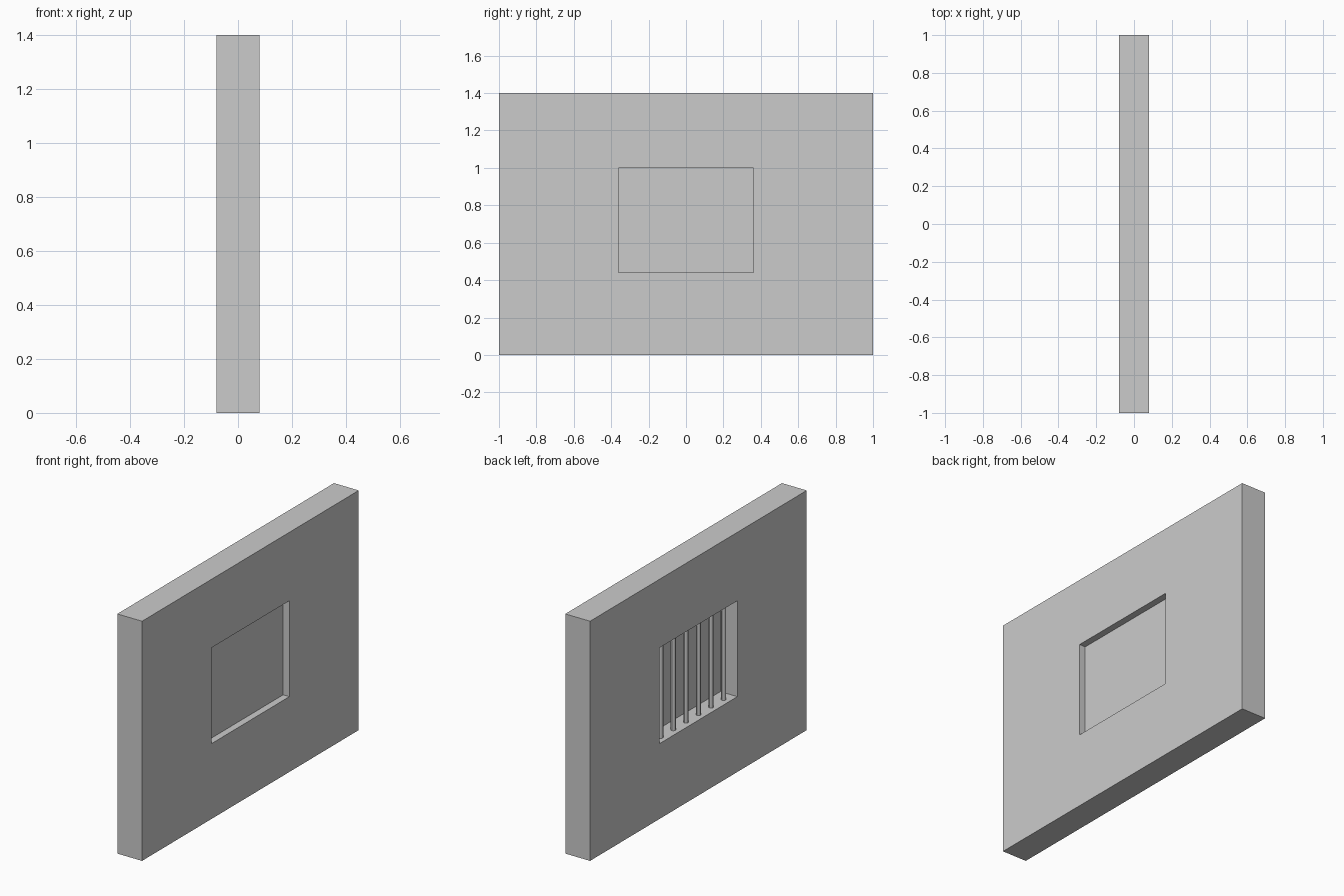
import bpy

if "Cube" in bpy.data.objects:
    bpy.data.objects.remove(bpy.data.objects["Cube"])

W, H, T = 2.0, 1.4, 0.16          # wall width, height, thickness
OW, Z0, Z1 = 0.72, 0.44, 1.0      # window opening
ZC, OH = (Z0 + Z1) / 2, Z1 - Z0


def box(name, loc, size):
    bpy.ops.mesh.primitive_cube_add(size=1, location=loc)
    ob = bpy.context.object
    ob.name = name
    ob.scale = size
    bpy.ops.object.transform_apply(location=False, rotation=False, scale=True)
    return ob


# Wall with a rectangular window opening, made of four flush blocks joined by a cut
wall = box("wall", (0, 0, H / 2), (T, W, H))
cutter = box("opening_cutter", (0, 0, ZC), (T * 2, OW, OH))
cut = wall.modifiers.new("opening", "BOOLEAN")
cut.operation = 'DIFFERENCE'
cut.solver = 'EXACT'
cut.object = cutter
bpy.context.view_layer.objects.active = wall
bpy.ops.object.modifier_apply(modifier=cut.name)
bpy.data.objects.remove(cutter, do_unlink=True)

# Thin window pane set behind the bars
box("window_pane", (0.035, 0, ZC), (0.01, OW, OH))

# Row of six upright bars
for i in range(6):
    bpy.ops.mesh.primitive_cylinder_add(
        vertices=12, radius=0.014, depth=OH,
        location=(-0.04, -0.29 + 0.116 * i, ZC))
    bpy.context.object.name = f"bar_{i + 1}"
    bpy.ops.object.shade_smooth_by_angle()
